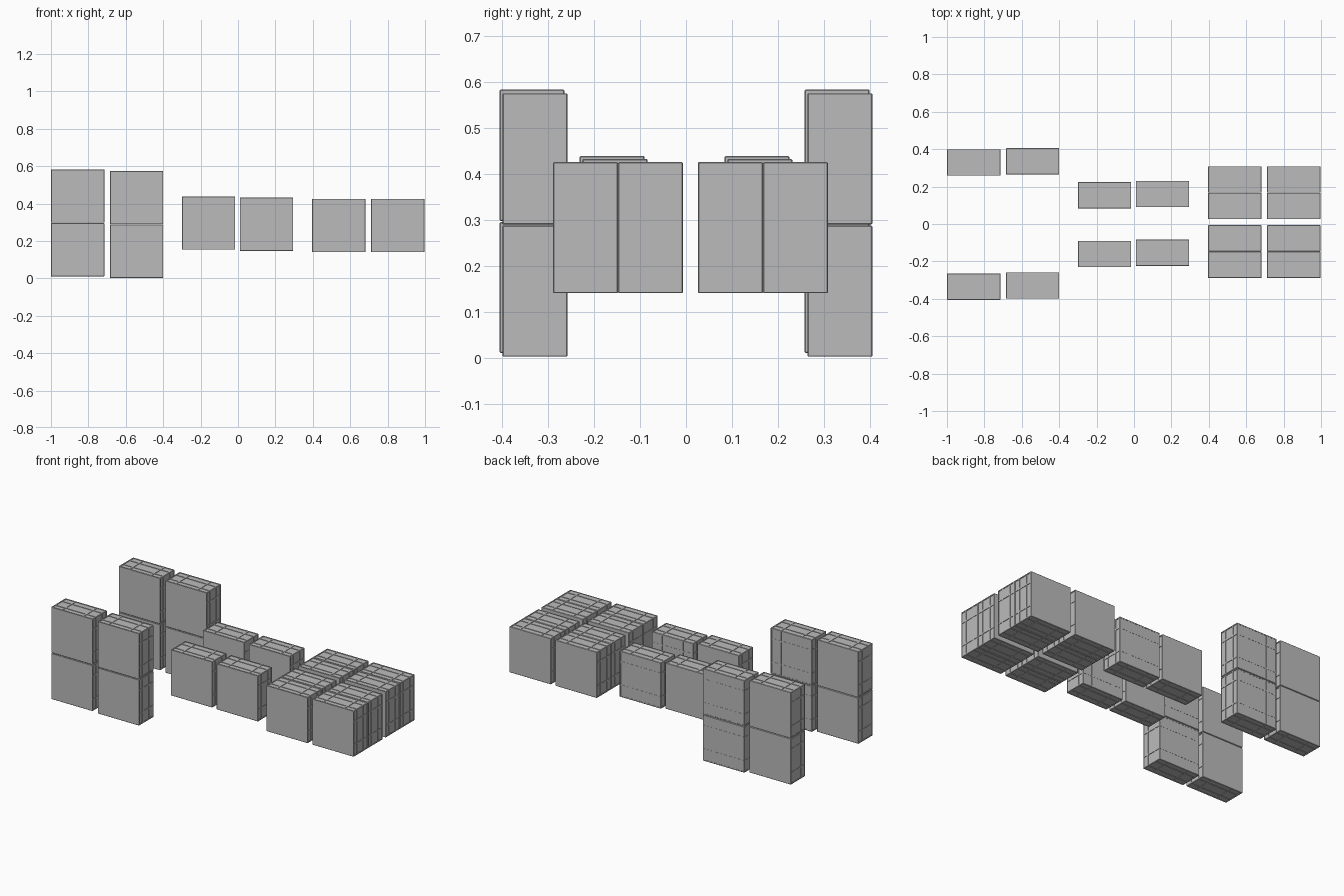
import bpy, bmesh
from mathutils import Vector

cube = bpy.data.objects.get("Cube")
if cube:
    bpy.data.objects.remove(cube, do_unlink=True)

SIZE = Vector((0.285, 0.141, 0.285))
DEPTH = 0.003
# Panel spans along each axis, measured from the low corner
WIDE = [(0.008, 0.068), (0.076, 0.212), (0.222, 0.277)]
NARROW = [(0.004, 0.033), (0.041, 0.096), (0.104, 0.134)]
SPANS = (WIDE, NARROW, WIDE)

grey = bpy.data.materials.new("plain_grey")
grey.use_nodes = True
colour = (0.5, 0.5, 0.5, 1)
grey.diffuse_color = colour
grey.node_tree.nodes["Principled BSDF"].inputs["Base Color"].default_value = colour


def in_span(value, axis):
    return any(a < value < b for a, b in SPANS[axis])


def module_mesh(name, panelled_back):
    """Block with recessed panels on its narrow sides, and optionally its back."""
    bm = bmesh.new()
    bmesh.ops.create_cube(bm, size=1)
    for v in bm.verts:
        v.co = Vector((v.co[i] + 0.5) * SIZE[i] for i in range(3))
    bmesh.ops.bevel(bm, geom=bm.edges[:], offset=0.002, segments=1, affect='EDGES')
    # Score the block along every panel edge
    for axis in range(3):
        normal = Vector((0, 0, 0))
        normal[axis] = 1
        for span in SPANS[axis]:
            for cut in span:
                bmesh.ops.bisect_plane(bm, geom=bm.verts[:] + bm.edges[:] + bm.faces[:],
                                       plane_co=normal * cut, plane_no=normal)
    # Sink the panels
    bm.normal_update()
    panels = []
    for f in bm.faces:
        axis = max(range(3), key=lambda i: abs(f.normal[i]))
        if abs(f.normal[axis]) < 0.99:
            continue
        if axis == 1 and not (panelled_back and f.normal.y > 0):
            continue
        c = f.calc_center_median()
        if all(in_span(c[i], i) for i in range(3) if i != axis):
            panels.append((f, f.normal.copy(), 0.001 if axis == 1 else DEPTH))
    for f, normal, depth in panels:
        new = bmesh.ops.extrude_discrete_faces(bm, faces=[f])["faces"][0]
        bmesh.ops.translate(bm, verts=new.verts[:], vec=-normal * depth)
    # Merge the scored flat areas again
    bmesh.ops.dissolve_limit(bm, angle_limit=0.01, verts=bm.verts[:], edges=bm.edges[:])
    bmesh.ops.recalc_face_normals(bm, faces=bm.faces[:])
    mesh = bpy.data.meshes.new(name)
    bm.to_mesh(mesh)
    bm.free()
    mesh.materials.append(grey)
    return mesh


plain = module_mesh("plain_block", False)
ruled = module_mesh("panelled_block", True)


def place(name, mesh, x, y, z):
    ob = bpy.data.objects.new(name, mesh)
    ob.location = (x, y, z)
    bpy.context.collection.objects.link(ob)


# Tall stacks, two blocks high
for side, y in (("front", -0.405), ("back", 0.258)):
    for level in range(2):
        lift = level * 0.2875
        place(f"{side}_tall_outer_{level}", plain, -1, y, 0.01 + lift)
        place(f"{side}_tall_inner_{level}", ruled, -0.685, y + 0.006, 0.002 + lift)

# Single middle blocks
for side, y in (("front", -0.231), ("back", 0.084)):
    place(f"{side}_middle_right", plain, -0.3, y, 0.153)
    place(f"{side}_middle_left", ruled, 0.01, y + 0.006, 0.147)

# Deep pairs, two blocks front to back
for side, y in (("front", -0.289), ("back", 0.026)):
    for row in range(2):
        place(f"{side}_deep_right_{row}", plain, 0.396, y + row * 0.1415, 0.14)
        place(f"{side}_deep_left_{row}", plain, 0.712, y + row * 0.1415, 0.14)
